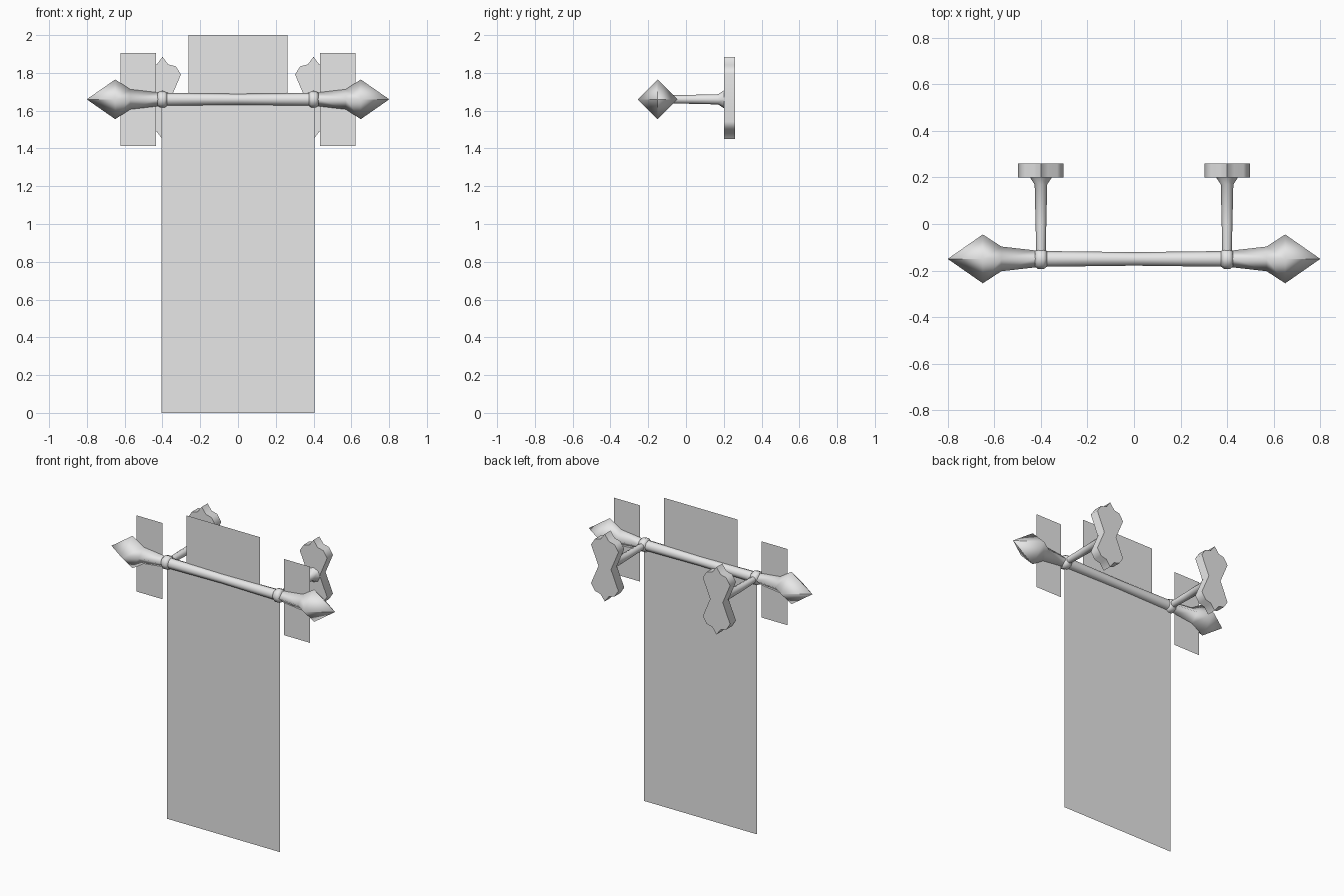
import bpy, bmesh, math
from mathutils import Vector

if "Cube" in bpy.data.objects:
    bpy.data.objects.remove(bpy.data.objects["Cube"])

grey = bpy.data.materials.new("plain grey")
grey.diffuse_color = (0.8, 0.8, 0.8, 1)
grey.use_nodes = True
grey.node_tree.nodes["Principled BSDF"].inputs["Base Color"].default_value = grey.diffuse_color

POLE_Y, POLE_Z = -0.15, 1.66


def finish(name, bm, angle=None):
    bmesh.ops.remove_doubles(bm, verts=bm.verts, dist=1e-5)
    bmesh.ops.recalc_face_normals(bm, faces=bm.faces)
    me = bpy.data.meshes.new(name)
    bm.to_mesh(me)
    bm.free()
    me.materials.append(grey)
    ob = bpy.data.objects.new(name, me)
    bpy.context.collection.objects.link(ob)
    if angle:
        bpy.ops.object.select_all(action='DESELECT')
        ob.select_set(True)
        bpy.context.view_layer.objects.active = ob
        bpy.ops.object.shade_smooth_by_angle(angle=math.radians(angle))
    return ob


def lathe(name, origin, axis, profile, sides, angle=80):
    """Sweep rings of (distance, radius) along the x or y axis."""
    bm = bmesh.new()
    rings = []
    for d, r in profile:
        ring = []
        for i in range(sides):
            a = math.tau * i / sides + math.pi / 2
            c, s = r * math.cos(a), r * math.sin(a)
            p = Vector((d, c, s)) if axis == 'x' else Vector((c, d, s))
            ring.append(bm.verts.new(Vector(origin) + p))
        rings.append(ring)
    for a, b in zip(rings, rings[1:]):
        for i in range(sides):
            j = (i + 1) % sides
            bm.faces.new((a[i], a[j], b[j], b[i]))
    bm.faces.new(rings[0])
    bm.faces.new(rings[-1])
    return finish(name, bm, angle)


def sheet(name, x0, x1, z0, z1):
    bm = bmesh.new()
    bm.faces.new([bm.verts.new((x, POLE_Y, z))
                  for x, z in ((x0, z0), (x1, z0), (x1, z1), (x0, z1))])
    return finish(name, bm)


# Cloth sheets hanging in the plane of the pole
sheet("main_banner", -0.405, 0.405, 0.0, 1.66)
sheet("top_panel", -0.263, 0.263, 1.66, 2.0)

# Horizontal pole, slightly thinner in the middle
lathe("pole", (0, POLE_Y, POLE_Z), 'x',
      [(-0.4, 0.034), (0, 0.029), (0.4, 0.034)], 8)

# Wall plate outline, right half from top to bottom
half = [(0, 0.218), (0.03, 0.178), (0.07, 0.168), (0.098, 0.125),
        (0.045, 0), (0.098, -0.125), (0.07, -0.168), (0.03, -0.178), (0, -0.218)]
outline = half + [(-x, z) for x, z in half[-2:0:-1]]

for side, s in (("left", -1), ("right", 1)):
    # Side cloth
    x0, x1 = sorted((s * 0.435, s * 0.622))
    sheet(side + "_side_panel", x0, x1, 1.412, 1.905)
    # Pointed four-sided finial
    lathe(side + "_finial", (0, POLE_Y, POLE_Z), 'x',
          [(s * d, r) for d, r in ((0.40, 0.034), (0.43, 0.037), (0.57, 0.053),
                                   (0.65, 0.105), (0.80, 0.0005))], 4, 100)
    # Collar where the bracket grips the pole
    lathe(side + "_collar", (0, POLE_Y, POLE_Z), 'x',
          [(s * d, r) for d, r in ((0.375, 0.034), (0.388, 0.044),
                                   (0.412, 0.044), (0.425, 0.034))], 8)
    # Arm flaring into the wall plate
    lathe(side + "_bracket_arm", (s * 0.4, 0, POLE_Z), 'y',
          [(-0.15, 0.02), (0.0, 0.023), (0.17, 0.027), (0.205, 0.05)], 8)
    # Wall plate
    bm = bmesh.new()
    face = bm.faces.new([bm.verts.new((s * 0.4 + x, 0.2, 1.667 + z))
                         for x, z in outline])
    ext = bmesh.ops.extrude_face_region(bm, geom=[face])
    bmesh.ops.translate(bm, vec=(0, 0.06, 0),
                        verts=[v for v in ext['geom'] if isinstance(v, bmesh.types.BMVert)])
    finish(side + "_wall_plate", bm, 60)
